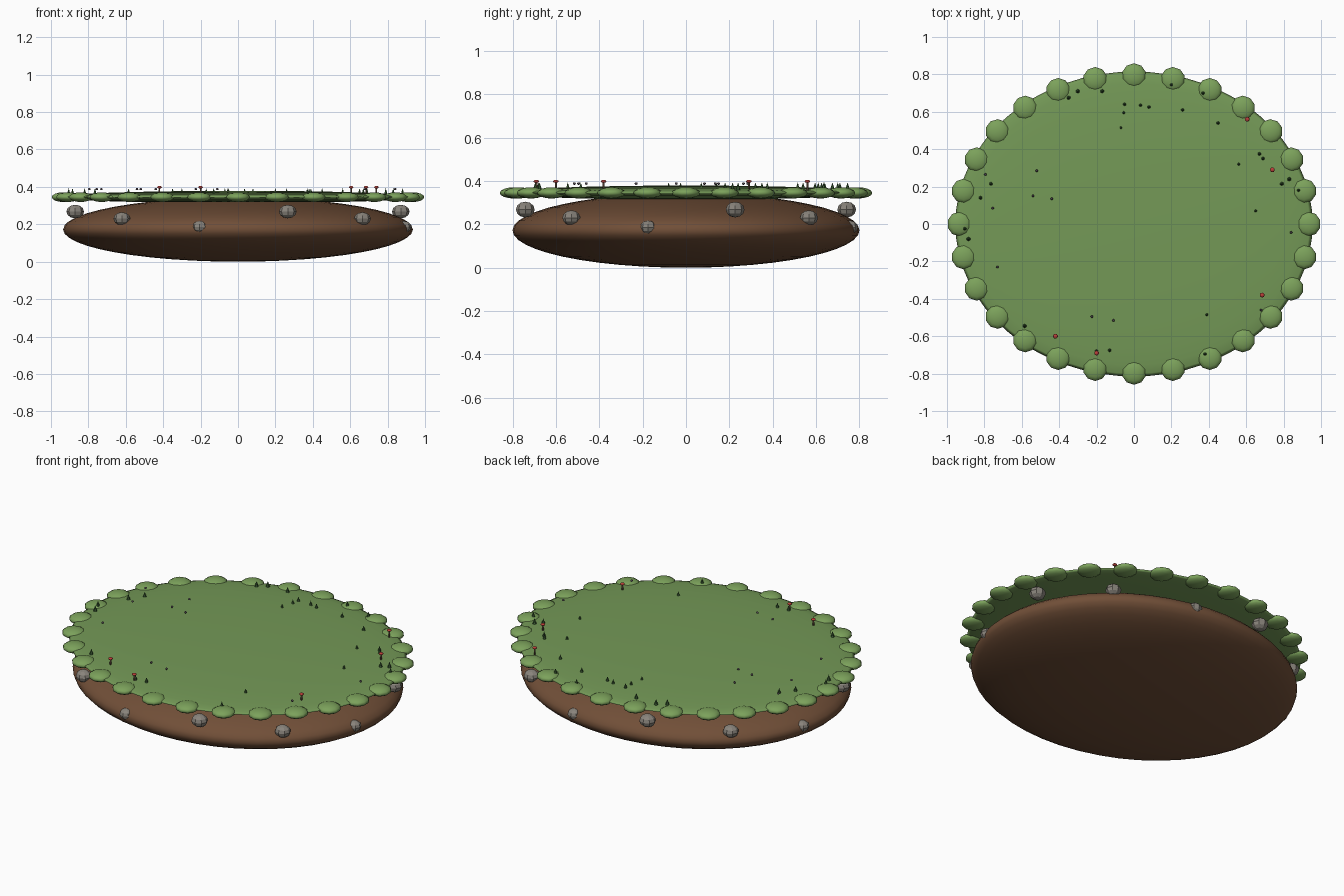
import bpy, bmesh, math
from mathutils import Matrix, Vector

if "Cube" in bpy.data.objects:
    bpy.data.objects.remove(bpy.data.objects["Cube"], do_unlink=True)


def material(name, rgb):
    m = bpy.data.materials.new(name)
    m.use_nodes = True
    m.diffuse_color = (*rgb, 1)
    bsdf = m.node_tree.nodes["Principled BSDF"]
    bsdf.inputs["Base Color"].default_value = (*rgb, 1)
    bsdf.inputs["Roughness"].default_value = 0.9
    return m


SOIL = material("soil brown", (0.165, 0.078, 0.039))
GRASS = material("meadow green", (0.175, 0.32, 0.095))
TUFT = material("rim green", (0.20, 0.36, 0.105))
STONE = material("stone grey", (0.25, 0.23, 0.20))
LEAF = material("dark leaf green", (0.045, 0.115, 0.035))
RED = material("mushroom red", (0.50, 0.05, 0.04))
STEM = material("stem brown", (0.20, 0.11, 0.07))
BUD = material("bud grey", (0.08, 0.06, 0.08))


def finish(name, bm, mat, smooth=True):
    mesh = bpy.data.meshes.new(name)
    bm.to_mesh(mesh)
    bm.free()
    mesh.materials.append(mat)
    mesh.polygons.foreach_set("use_smooth", [smooth] * len(mesh.polygons))
    ob = bpy.data.objects.new(name, mesh)
    bpy.context.collection.objects.link(ob)
    return ob


def ball(bm, centre, size, segs, rings, turn=0.0):
    """Add an ellipsoid with the given half sizes."""
    mat = (Matrix.Translation(Vector(centre)) @ Matrix.Rotation(turn, 4, "Z")
           @ Matrix.Diagonal((*size, 1)))
    bmesh.ops.create_uvsphere(bm, u_segments=segs, v_segments=rings, radius=1, matrix=mat)


def cone(bm, base, r1, r2, height, segs):
    x, y, z = base
    bmesh.ops.create_cone(bm, cap_ends=True, segments=segs, radius1=r1, radius2=r2,
                          depth=height, matrix=Matrix.Translation((x, y, z + height / 2)))


def on_oval(rx, ry, degrees):
    a = math.radians(degrees)
    return rx * math.cos(a), ry * math.sin(a)


# Soil body and the thin domed meadow on top of it
bm = bmesh.new()
ball(bm, (0, 0, 0.172), (0.935, 0.80, 0.172), 48, 24)
finish("soil_body", bm, SOIL)

bm = bmesh.new()
ball(bm, (0, 0, 0.346), (0.955, 0.815, 0.033), 64, 16)
finish("meadow", bm, GRASS)

# Ring of rounded tufts around the meadow edge
bm = bmesh.new()
for i in range(28):
    x, y = on_oval(0.933, 0.793, i * 360 / 28)
    ball(bm, (x, y, 0.345), (0.066, 0.066, 0.026), 10, 8)
finish("rim_tufts", bm, TUFT)

# Stones in the soil at three repeating heights
bm = bmesh.new()
for i in range(12):
    x, y = on_oval(0.91, 0.775, -163 + 30 * i)
    z = (0.268, 0.23, 0.186)[i % 3]
    r = (0.047, 0.045, 0.041)[i % 3]
    ball(bm, (x, y, z), (r, r * 0.92, r * 0.77), 8, 6)
finish("stones", bm, STONE, smooth=False)

# Tiny pointed plants
plants = [(-.35, .675), (-.3, .71), (-.17, .71), (-.05, .64), (-.055, .595), (-.07, .515),
          (.035, .635), (.08, .625), (.2, .745), (.26, .61), (.37, .7), (.45, .54),
          (.56, .32), (.67, .375), (.69, .35), (.79, .215), (.83, .24), (.88, .18),
          (.65, .07), (-.765, .215), (-.82, .14), (-.905, -.025), (-.885, -.08),
          (-.585, -.545), (-.13, -.675), (-.2, -.68), (.38, -.695), (.39, -.485)]
bm = bmesh.new()
for x, y in plants:
    cone(bm, (x, y, 0.359), 0.011, 0.0, 0.034, 6)
finish("pointed_plants", bm, LEAF, smooth=False)

# Tiny round buds
buds = [(-.52, .285), (-.54, .15), (-.44, .135), (-.795, .265), (-.755, .085),
        (-.73, -.23), (-.225, -.495), (-.11, -.515), (.84, -.045), (.68, -.46)]
bm = bmesh.new()
for x, y in buds:
    ball(bm, (x, y, 0.388), (0.007, 0.007, 0.006), 8, 6)
finish("buds", bm, BUD)

# Mushrooms: thin stems with flattened red caps
mushrooms = [(.605, .56), (.74, .29), (.685, -.38), (-.42, -.6), (-.2, -.69)]
stems, caps = bmesh.new(), bmesh.new()
for x, y in mushrooms:
    cone(stems, (x, y, 0.357), 0.005, 0.004, 0.04, 6)
    ball(caps, (x, y, 0.398), (0.013, 0.013, 0.007), 10, 6)
finish("mushroom_stems", stems, STEM)
finish("mushroom_caps", caps, RED)
